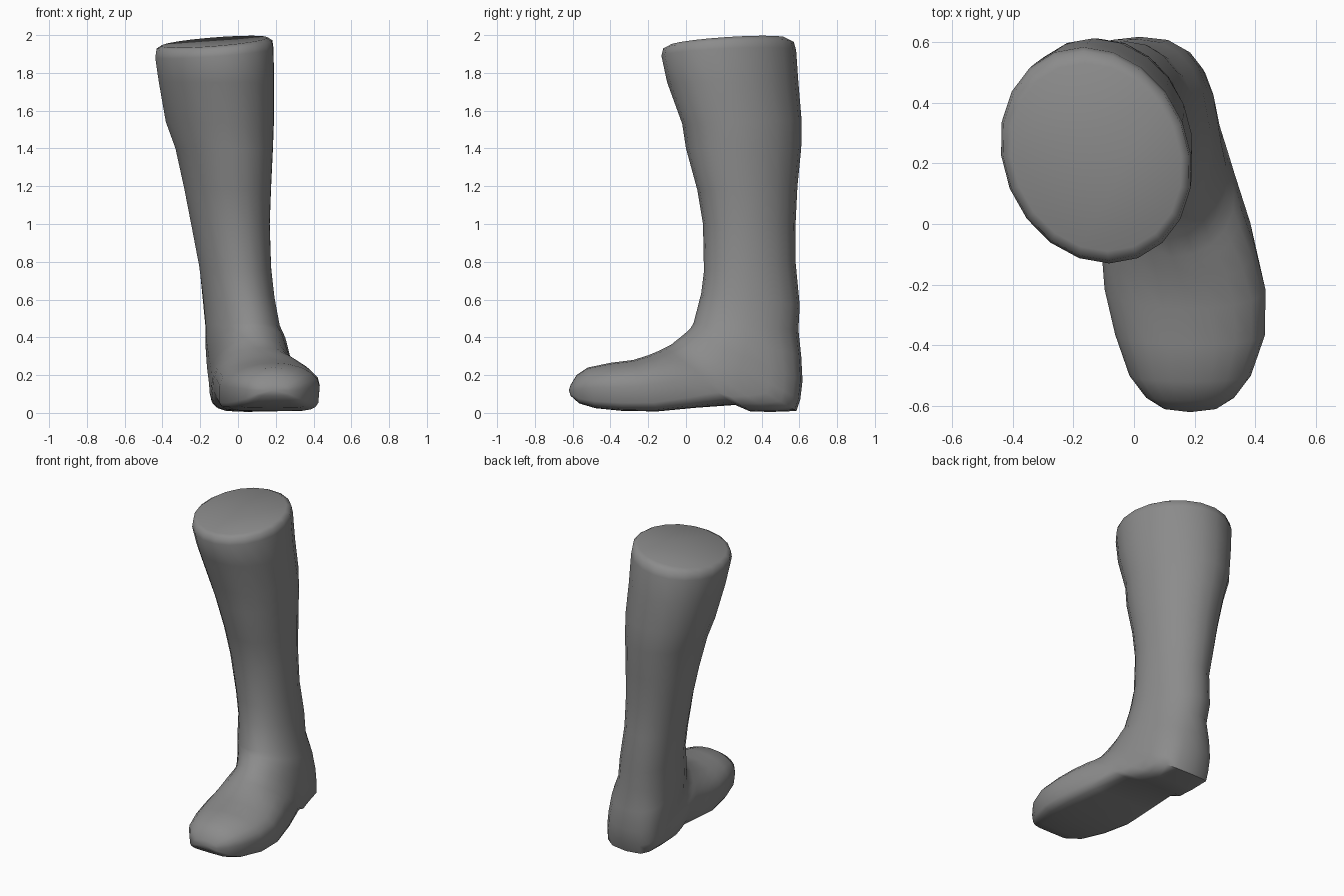
import bpy, bmesh, math
from mathutils import Vector

cube = bpy.data.objects.get("Cube")
if cube:
    bpy.data.objects.remove(cube, do_unlink=True)

SIDES = 20
SKEW = 0.12      # the front of each section leans towards the model's left
RIM_TILT = 0.025 # sideways slope of the opening

# One grey for the whole boot
grey = bpy.data.materials.new("boot grey")
grey.use_nodes = True
colour = (0.26, 0.26, 0.26, 1)
grey.diffuse_color = colour
grey.node_tree.nodes["Principled BSDF"].inputs["Base Color"].default_value = colour

# Sections fan from the opening, round the heel, to the toe:
# front y, front z, back y, back z, centre x, half width
sections = [
    # rim
    (-.09, 1.945, .53, 1.985, -.125, .28),
    (-.12, 1.93, .57, 1.965, -.125, .307),
    (-.13, 1.89, .583, 1.92, -.125, .313),
    # shaft
    (-.1, 1.75, .595, 1.75, -.114, .305),
    (-.02, 1.53, .612, 1.55, -.096, .286),
    (0, 1.4, .61, 1.4, -.073, .258),
    (.06, 1.18, .59, 1.2, -.055, .23),
    (.09, 1, .58, 1, -.04, .208),
    (.095, .75, .58, .8, -.015, .19),
    (.08, .63, .602, .57, .005, .188),
    # ankle and heel
    (.04, .475, .595, .44, .025, .195),
    (.025, .45, .61, .3, .042, .208),
    (0, .425, .617, .17, .055, .21),
    (-.03, .4, .605, .07, .068, .21),
    (-.05, .385, .585, .01, .075, .212),
    (-.08, .36, .45, .005, .085, .22),
    (-.11, .345, .34, .008, .1, .23),
    # arch, ball and toe
    (-.14, .33, .26, .042, .115, .235),
    (-.2, .305, .05, .027, .145, .253),
    (-.28, .28, -.15, .008, .168, .265),
    (-.4, .265, -.33, .01, .185, .247),
    (-.52, .24, -.48, .025, .185, .2),
    (-.58, .2, -.565, .05, .185, .145),
    (-.61, .15, -.61, .09, .185, .085),
]


def power(value, exponent):
    return math.copysign(abs(value) ** exponent, value)


def section_points(front_y, front_z, back_y, back_z, centre_x, half_width):
    """Oval section whose lower half squares off as it turns into the foot."""
    centre = Vector((centre_x, (front_y + back_y) / 2, (front_z + back_z) / 2))
    axis = Vector((0, (front_y - back_y) / 2, (front_z - back_z) / 2))
    foot = max(0, axis.z / axis.length)
    squareness = max(0.35, 1 - 0.8 * foot)
    axis.x = -SKEW * axis.y
    side = Vector((half_width, 0, RIM_TILT if centre.z > 1.8 else 0))
    points = []
    for i in range(SIDES):
        angle = math.tau * i / SIDES
        c, s = math.cos(angle), math.sin(angle)
        if c < -1e-6:
            c, s = power(c, squareness), power(s, squareness)
        points.append(centre + axis * c + side * s)
    return points


# Boot skin lofted through the sections and closed at both ends
bm = bmesh.new()
rings = [[bm.verts.new(p) for p in section_points(*s)] for s in sections]
for upper, lower in zip(rings, rings[1:]):
    for i in range(SIDES):
        j = (i + 1) % SIDES
        bm.faces.new((upper[i], upper[j], lower[j], lower[i]))
bm.faces.new(rings[0])
toe_tip = bm.verts.new((.185, -.62, .12))
for i in range(SIDES):
    bm.faces.new((rings[-1][i], rings[-1][(i + 1) % SIDES], toe_tip))
bmesh.ops.recalc_face_normals(bm, faces=bm.faces)

mesh = bpy.data.meshes.new("boot")
bm.to_mesh(mesh)
bm.free()
mesh.materials.append(grey)
boot = bpy.data.objects.new("boot", mesh)
bpy.context.collection.objects.link(boot)

# Smooth leather
bpy.ops.object.select_all(action="DESELECT")
boot.select_set(True)
bpy.context.view_layer.objects.active = boot
bpy.ops.object.shade_smooth_by_angle(angle=math.radians(60))
